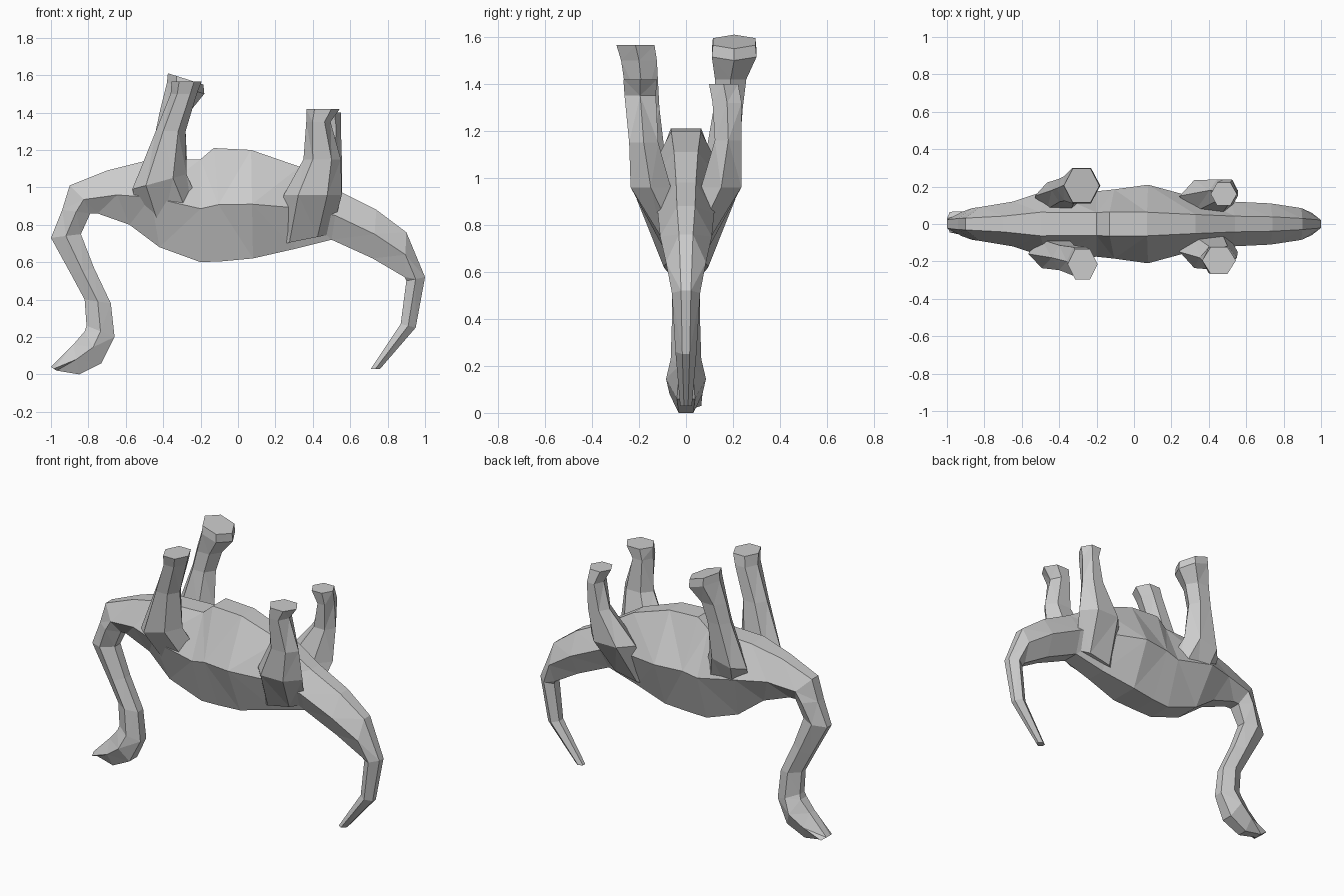
import bpy, bmesh
from math import cos, sin, pi
from mathutils import Vector


def loft(name, rings):
    """Skin a list of equal-sized rings and cap both ends, flat shaded."""
    bm = bmesh.new()
    loops = [[bm.verts.new(p) for p in ring] for ring in rings]
    n = len(loops[0])
    for a, b in zip(loops, loops[1:]):
        for i in range(n):
            j = (i + 1) % n
            bm.faces.new((a[i], a[j], b[j], b[i]))
    bm.faces.new(loops[0])
    bm.faces.new(loops[-1])
    bmesh.ops.recalc_face_normals(bm, faces=bm.faces)
    bmesh.ops.triangulate(bm, faces=[f for f in bm.faces if len(f.verts) == 4])
    me = bpy.data.meshes.new(name)
    bm.to_mesh(me)
    bm.free()
    ob = bpy.data.objects.new(name, me)
    bpy.context.collection.objects.link(ob)
    return ob


def slab(ax, az, bx, bz, w, y=0.0, mid=0.5, top=0.35, low=0.45):
    """Six-sided section between an upper and a lower outline point."""
    a, b = Vector((ax, y, az)), Vector((bx, y, bz))
    m = a.lerp(b, mid)
    side = Vector((0, 1, 0))
    return [a + side * w * top, m + side * w, b + side * w * low,
            b - side * w * low, m - side * w, a - side * w * top]


def leg_ring(x, y, z, rx, ry, tilt=0.0):
    """Six-sided leg section, tilted along x."""
    return [Vector((x + rx * cos(k * pi / 3), y + ry * sin(k * pi / 3) * 1.1,
                    z + tilt * cos(k * pi / 3))) for k in range(6)]


# Torso with head, neck and tail in one continuous skin
loft("body_neck_and_tail", [slab(*s) for s in [
    # head
    (-1.00, 0.04, -0.97, 0.02, 0.055, 0.01),
    (-0.88, 0.16, -0.85, 0.00, 0.07, 0.0),
    (-0.82, 0.23, -0.73, 0.06, 0.085, 0.0),
    # neck
    (-0.81, 0.26, -0.66, 0.20, 0.065, 0.0),
    (-0.82, 0.40, -0.68, 0.38, 0.06),
    (-0.89, 0.53, -0.77, 0.57, 0.06),
    (-1.00, 0.73, -0.84, 0.75, 0.065),
    (-0.94, 0.88, -0.79, 0.86, 0.085),
    (-0.90, 1.01, -0.75, 0.86, 0.09),
    # torso
    (-0.70, 1.09, -0.58, 0.80, 0.12, 0, 0.45),
    (-0.50, 1.14, -0.42, 0.68, 0.18, 0, 0.42),
    (-0.20, 1.15, -0.20, 0.60, 0.175, 0, 0.48),
    (-0.13, 1.21, -0.08, 0.605, 0.185, 0, 0.5),
    (0.07, 1.20, 0.08, 0.62, 0.21, 0, 0.5, 0.3),
    (0.33, 1.11, 0.30, 0.67, 0.145, 0, 0.5),
    # tail
    (0.54, 0.98, 0.50, 0.72, 0.12),
    (0.74, 0.88, 0.72, 0.62, 0.11),
    (0.90, 0.76, 0.89, 0.52, 0.085),
    (1.00, 0.52, 0.90, 0.50, 0.06),
    (0.95, 0.25, 0.87, 0.27, 0.045),
    (0.76, 0.03, 0.71, 0.03, 0.025),
]])

# Legs, from the root inside the torso to the foot
legs = {
    "front_leg_near": [
        (-0.32, -0.04, 0.76, 0.18, 0.06),
        (-0.42, -0.16, 1.03, 0.145, 0.08, 0.04),
        (-0.36, -0.18, 1.30, 0.08, 0.07),
        (-0.29, -0.20, 1.50, 0.07, 0.08),
        (-0.275, -0.215, 1.565, 0.08, 0.085)],
    "front_leg_far": [
        (-0.32, 0.04, 0.76, 0.18, 0.06),
        (-0.40, 0.15, 1.05, 0.13, 0.075, 0.03),
        (-0.36, 0.18, 1.30, 0.08, 0.065),
        (-0.33, 0.19, 1.42, 0.085, 0.07),
        (-0.28, 0.205, 1.53, 0.10, 0.10, -0.03),
        (-0.28, 0.205, 1.58, 0.095, 0.095, -0.03)],
    "back_leg_near": [
        (0.35, -0.05, 0.72, 0.15, 0.05, 0.03),
        (0.40, -0.15, 0.96, 0.155, 0.09),
        (0.45, -0.18, 1.15, 0.10, 0.065),
        (0.43, -0.195, 1.35, 0.065, 0.07),
        (0.455, -0.195, 1.42, 0.09, 0.075)],
    "back_leg_far": [
        (0.35, 0.05, 0.72, 0.15, 0.05, 0.03),
        (0.40, 0.15, 0.96, 0.155, 0.09),
        (0.48, 0.18, 1.16, 0.075, 0.06),
        (0.50, 0.175, 1.32, 0.05, 0.065),
        (0.48, 0.16, 1.40, 0.07, 0.065)],
}
for name, stations in legs.items():
    loft(name, [leg_ring(*s) for s in stations])
